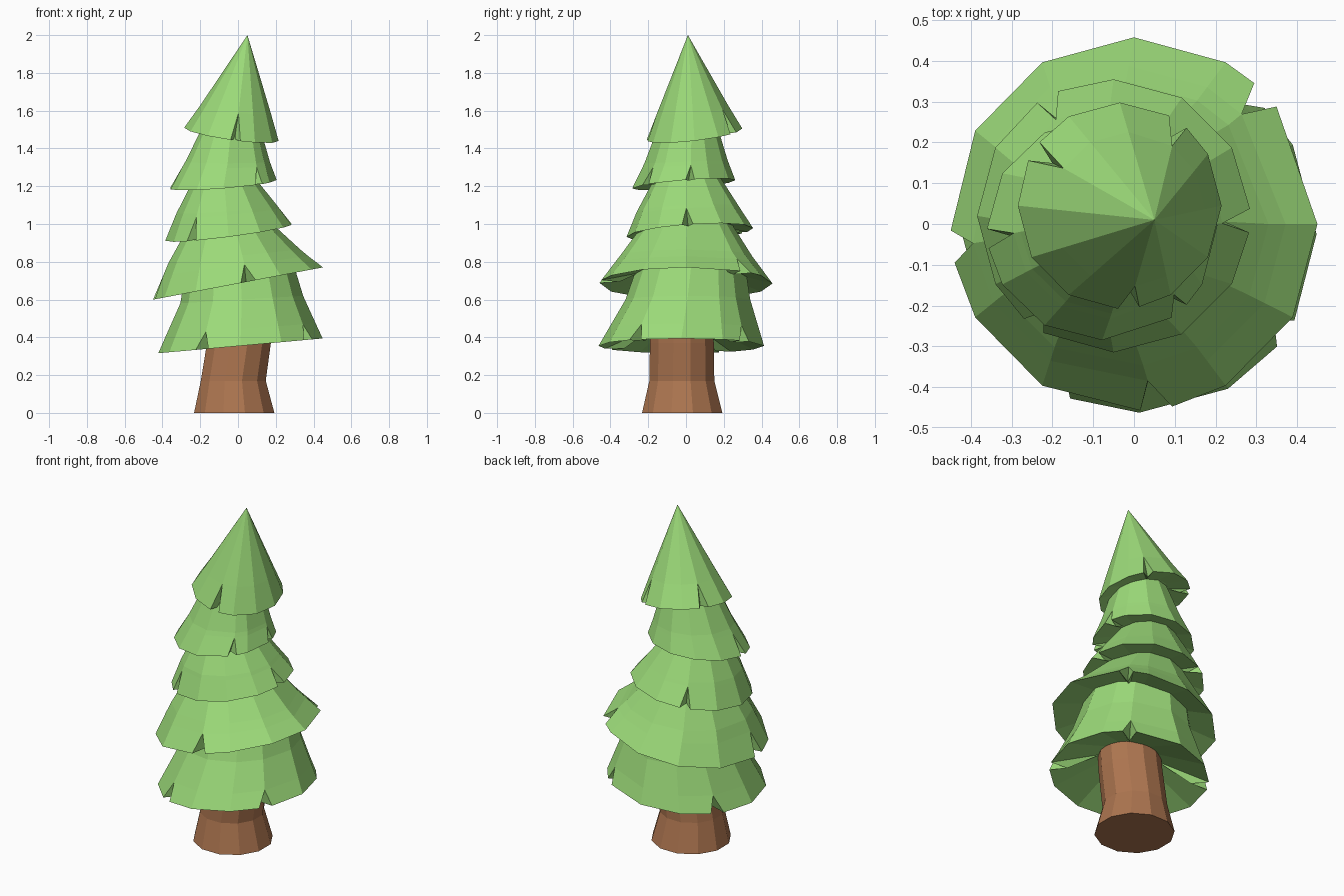
import bpy, bmesh
from math import sin, cos, radians

if "Cube" in bpy.data.objects:
    bpy.data.objects.remove(bpy.data.objects["Cube"])

def material(name, rgb):
    m = bpy.data.materials.new(name)
    m.diffuse_color = (*rgb, 1)
    m.use_nodes = True
    m.node_tree.nodes["Principled BSDF"].inputs["Base Color"].default_value = m.diffuse_color
    return m

GREEN = material("needles", (0.33, 0.70, 0.19))
BROWN = material("bark", (0.42, 0.18, 0.08))

def point(ring, deg, pull=1.0):
    """Point on a tilted elliptical ring (cx, cy, rx, ry, z, tilt_x, tilt_y)."""
    cx, cy, rx, ry, z, tx, ty = ring
    dx, dy = rx * pull * cos(radians(deg)), ry * pull * sin(radians(deg))
    return (cx + dx, cy + dy, z + tx * dx + ty * dy)

def mix(a, b, t):
    return tuple(p + (q - p) * t for p, q in zip(a, b))

def gap(a, b):
    return abs((a - b + 180) % 360 - 180)

def loft(name, rows, mat):
    """Skin rows of points, cap both ends, merge coincident points."""
    bm = bmesh.new()
    rows = [[bm.verts.new(p) for p in row] for row in rows]
    n = len(rows[0])
    for lo, hi in zip(rows, rows[1:]):
        for i in range(n):
            j = (i + 1) % n
            bm.faces.new((lo[i], lo[j], hi[j], hi[i]))
    bm.faces.new(rows[0][::-1])
    bm.faces.new(rows[-1])
    bmesh.ops.remove_doubles(bm, verts=bm.verts, dist=0.0005)
    bmesh.ops.recalc_face_normals(bm, faces=bm.faces)
    me = bpy.data.meshes.new(name)
    bm.to_mesh(me)
    bm.free()
    me.materials.append(mat)
    ob = bpy.data.objects.new(name, me)
    bpy.context.collection.objects.link(ob)

def tier(name, rings, notches, cut, inner, lift, half=5, sides=12):
    """Skirt of branches; each notch is a rim point pulled inwards."""
    step = 360 / sides
    cols = [(a * step, a * step, 1.0) for a in range(sides)
            if all(gap(a * step, k) > 14 for k in notches)]
    for k in notches:
        cols += [(k - half, k, 1.0), (k, k, 0.78), (k + half, k, 1.0)]
    cols.sort(key=lambda c: c[0] % 360)
    rim = rings[0]
    cx, cy, rx, ry, z, tx, ty = rim
    under = (cx, cy, rx * inner, ry * inner, z + lift, tx, ty)
    rows = [[point(under, k) for _, k, _ in cols],
            [point(rim, a, p) for a, _, p in cols]]
    for ring in [mix(rim, rings[1], cut)] + rings[1:]:
        rows.append([point(ring, k) for _, k, _ in cols])
    loft(name, rows, GREEN)

# Trunk with flared foot
trunk = [(-.02, -.02, .22, .22, 0, 0, 0), (-.025, -.022, .178, .178, .17, 0, 0),
         (.005, -.022, .175, .175, .37, 0, 0), (.02, -.022, .172, .172, .52, 0, 0)]
loft("trunk", [[point(r, a * 30 + 15) for a in range(12)] for r in trunk], BROWN)

# Branch tiers, bottom to top
tier("branches_bottom",
     [(.013, -.025, .435, .438, .355, .09, 0), (.02, .01, .325, .33, .60, .06, 0),
      (.01, .03, .28, .28, .80, 0, 0)], (50, 148, 242, 326), .36, .36, .11)
tier("branches_lower",
     [(0, 0, .45, .458, .685, .19, 0), (-.02, 0, .35, .35, .83, .1, 0),
      (-.05, .01, .20, .22, 1.02, .05, 0)], (44, 187, 277), .65, .55, .05)
tier("branches_middle",
     [(-.05, .02, .335, .335, .955, .13, .07), (-.06, .01, .265, .27, 1.08, .08, .05),
      (-.075, .005, .155, .17, 1.25, .04, .04)], (358, 119, 234), .85, .55, .03)
tier("branches_upper",
     [(-.078, -.012, .283, .273, 1.21, .08, .08), (-.055, 0, .225, .22, 1.33, 0, .04),
      (-.035, .01, .15, .155, 1.52, 0, 0)], (7, 185, 312), .8, .5, .03)
tier("branches_top",
     [(-.035, .045, .25, .253, 1.475, -.14, .12), (.05, .01, 0, 0, 2, 0, 0)],
     (55, 148, 275), .25, .5, .03, half=6)
